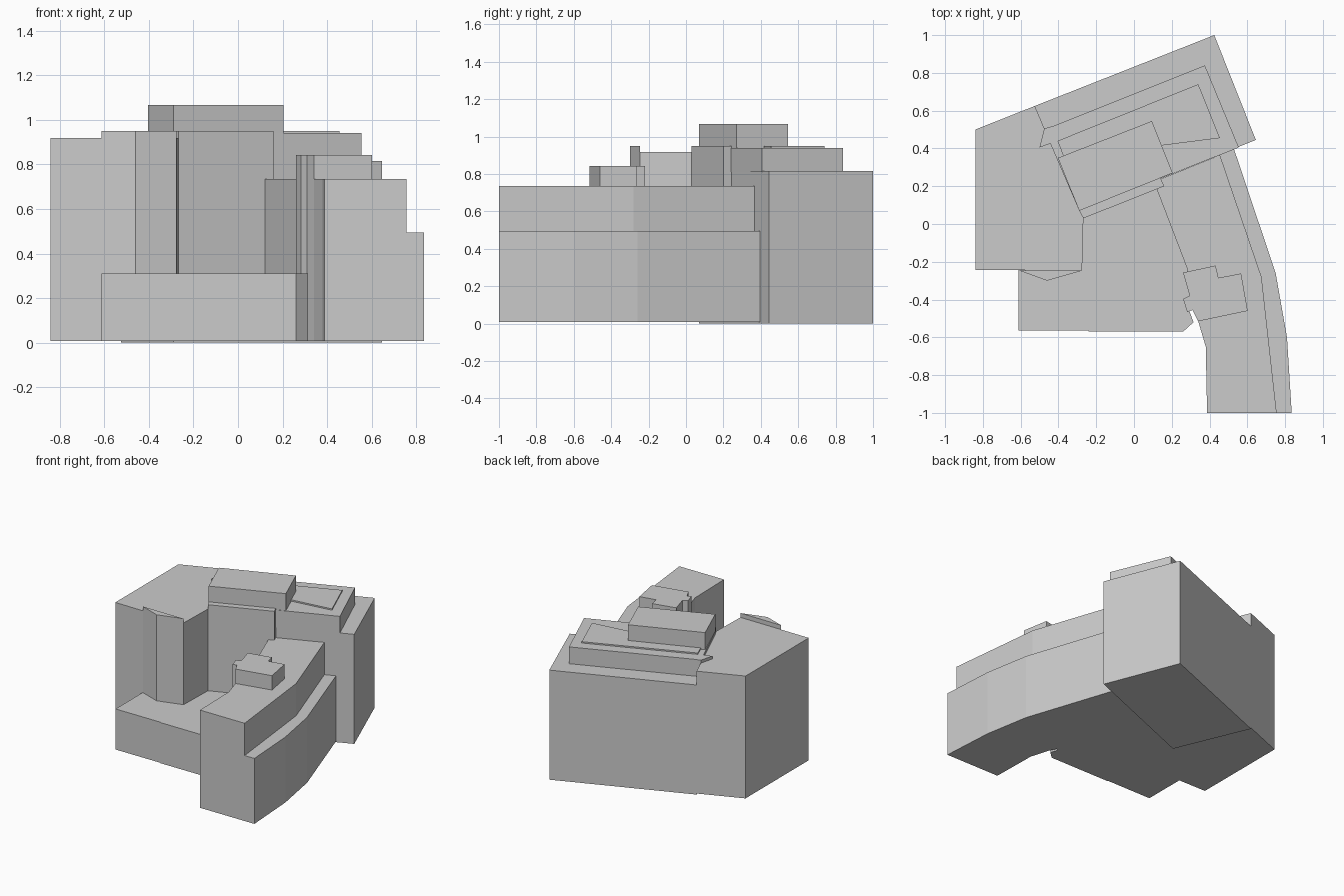
import bpy, bmesh


def block(name, outline, z0, z1):
    """Extrude a plan outline (x, y points) from z0 up to z1."""
    bm = bmesh.new()
    face = bm.faces.new([bm.verts.new((x, y, z0)) for x, y in outline])
    ext = bmesh.ops.extrude_face_region(bm, geom=[face], use_keep_orig=True)
    top = [v for v in ext["geom"] if isinstance(v, bmesh.types.BMVert)]
    bmesh.ops.translate(bm, verts=top, vec=(0, 0, z1 - z0))
    bmesh.ops.recalc_face_normals(bm, faces=bm.faces)
    mesh = bpy.data.meshes.new(name)
    bm.to_mesh(mesh)
    bm.free()
    ob = bpy.data.objects.new(name, mesh)
    bpy.context.collection.objects.link(ob)
    return ob


BASE = 0.008

# Main slanted block at the back
block("main_block", [(-0.525, 0.625), (0.425, 1.0), (0.645, 0.445), (-0.29, 0.07)], 0, 0.815)

# Left block and its pointed front bay
block("left_block", [(-0.84, 0.5), (-0.525, 0.625), (-0.29, 0.07), (-0.268, 0.03),
                     (-0.275, -0.247), (-0.84, -0.243)], BASE, 0.918)
block("front_bay", [(-0.612, -0.245), (-0.46, -0.30), (-0.275, -0.247)], BASE, 0.95)

# Roof tiers of the main block
block("upper_storey", [(-0.475, 0.5), (0.375, 0.84), (0.555, 0.405), (-0.29, 0.07)], 0.81, 0.94)
block("roof_corner", [(-0.475, 0.505), (-0.50, 0.405), (-0.405, 0.44), (-0.39, 0.53)], 0.915, 0.94)
block("roof_slab", [(-0.405, 0.44), (0.34, 0.74), (0.455, 0.455), (-0.37, 0.13 + 0.22)], 0.935, 0.95)
block("penthouse", [(-0.403, 0.35), (0.095, 0.545), (0.205, 0.27), (-0.29, 0.07)], 0.93, 1.067)

# Strip along the courtyard face
block("courtyard_front", [(-0.29, 0.07), (-0.268, 0.03), (0.16, 0.20), (0.14, 0.245)], BASE, 0.95)

# Low podium
block("podium", [(-0.612, -0.243), (-0.612, -0.565), (-0.24, -0.565), (-0.24, -0.57),
                 (0.26, -0.57), (0.315, -0.52), (0.295, -0.465), (0.30, -0.26),
                 (0.13, 0.19), (-0.268, 0.03), (-0.275, -0.247)], BASE, 0.31)

# Curved wing: tall inner part and lower outer part share one edge
shared = [(0.755, -1.0), (0.675, -0.28), (0.455, 0.365)]
block("wing_inner", shared + [(0.12, 0.23), (0.122, 0.18), (0.283, -0.24), (0.295, -0.38),
                              (0.34, -0.515), (0.38, -0.65), (0.387, -1.0)], BASE, 0.735)
block("wing_outer", shared + [(0.53, 0.395), (0.75, -0.26), (0.81, -0.6), (0.835, -1.0)], BASE, 0.495)

# Stair tower rising through the wing roof
block("stair_tower", [(0.26, -0.257), (0.432, -0.22), (0.447, -0.285), (0.567, -0.262),
                      (0.602, -0.46), (0.34, -0.515), (0.31, -0.455), (0.282, -0.467),
                      (0.26, -0.397), (0.295, -0.38)], BASE, 0.842)
